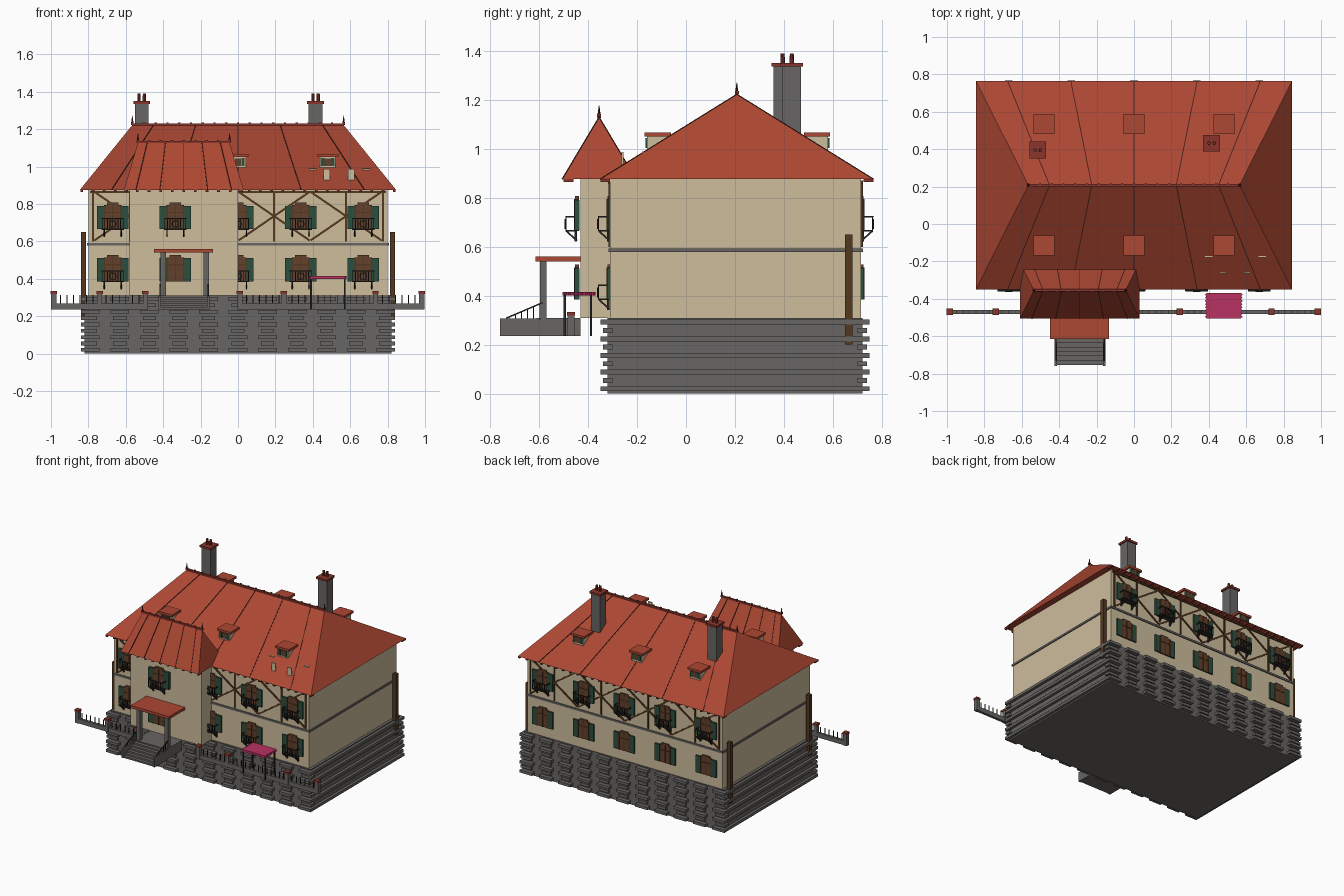
import bpy, bmesh
from math import pi, cos, sin
from mathutils import Matrix, Vector

if "Cube" in bpy.data.objects:
    bpy.data.objects.remove(bpy.data.objects["Cube"], do_unlink=True)


def material(name, rgb):
    lin = [((c / 255 + 0.055) / 1.055) ** 2.4 for c in rgb] + [1]
    m = bpy.data.materials.new(name)
    m.use_nodes = True
    m.diffuse_color = lin
    m.node_tree.nodes["Principled BSDF"].inputs["Base Color"].default_value = lin
    return m


PLASTER = material("cream plaster", (206, 189, 156))
STONE = material("grey stone", (104, 102, 99))
TILE = material("red tile", (172, 71, 50))
DARK_TILE = material("dark red clay", (138, 54, 44))
SEAM = material("roof seam", (72, 32, 24))
GREEN = material("green shutter", (44, 78, 62))
GLASS = material("brown window", (98, 64, 44))
TIMBER = material("dark timber", (84, 56, 32))
IRON = material("black iron", (42, 38, 36))
PINK = material("pink cloth", (184, 50, 98))


class Part:
    """Collects simple solids into one object."""

    def __init__(self, name, mat):
        self.name, self.mat, self.bm = name, mat, bmesh.new()

    def box(self, x, y, z, sx, sy, sz):
        m = Matrix.Translation((x, y, z)) @ Matrix.Diagonal((sx, sy, sz, 1))
        bmesh.ops.create_cube(self.bm, size=1, matrix=m)

    def span(self, x0, x1, y0, y1, z0, z1):
        self.box((x0 + x1) / 2, (y0 + y1) / 2, (z0 + z1) / 2, x1 - x0, y1 - y0, z1 - z0)

    def beam(self, p, q, w):
        p, q = Vector(p), Vector(q)
        rot = (q - p).to_track_quat('Z', 'Y').to_matrix().to_4x4()
        m = Matrix.Translation((p + q) / 2) @ rot @ Matrix.Diagonal((w, w, (q - p).length, 1))
        bmesh.ops.create_cube(self.bm, size=1, matrix=m)

    def cone(self, x, y, z0, z1, r0, r1, n=8):
        bmesh.ops.create_cone(self.bm, cap_ends=True, segments=n, radius1=r0, radius2=r1,
                              depth=z1 - z0, matrix=Matrix.Translation((x, y, (z0 + z1) / 2)))

    def prism(self, outline, z0, z1):
        face = self.bm.faces.new([self.bm.verts.new((x, y, z0)) for x, y in outline])
        out = bmesh.ops.extrude_face_region(self.bm, geom=[face])["geom"]
        bmesh.ops.translate(self.bm, vec=(0, 0, z1 - z0),
                            verts=[v for v in out if isinstance(v, bmesh.types.BMVert)])

    def done(self):
        bmesh.ops.recalc_face_normals(self.bm, faces=self.bm.faces)
        me = bpy.data.meshes.new(self.name)
        self.bm.to_mesh(me)
        self.bm.free()
        me.materials.append(self.mat)
        bpy.context.collection.objects.link(bpy.data.objects.new(self.name, me))


# Stone base with rows of projecting blocks
base = Part("stone_base", STONE)
base.span(-.82, .82, -.32, .72, 0, .31)
for row in range(9):
    z, odd = .02 + row * .034, row % 2
    for i in range(11):
        x = -.79 + i * .158
        base.box(x, .2, z, .1 - .03 * odd, 1.08 + .02 * (1 - odd), .02)
    for sx in (-1, 1):
        for y in (-.32, .72):
            base.box(sx * .81, y, z, .06, .04, .02)
base.done()

# Walls and the projecting bay
walls = Part("main_walls", PLASTER)
walls.span(-.8, .8, -.31, .715, .31, .876)
walls.done()
bay = Part("front_bay", PLASTER)
bay.span(-.58, 0, -.43, -.3, .31, .876)
bay.done()
band = Part("floor_band", STONE)
band.span(-.807, .807, -.317, .722, .578, .592)
band.done()


# Hipped roofs with seams, ridge caps, finials and rafter tails
def hip_roof(prefix, x0, x1, y0, y1, inset, eave, top, tails):
    xc, yc = (x0 + x1) / 2, (y0 + y1) / 2
    half, ridge = (x1 - x0) / 2, (x1 - x0) / 2 - inset
    roof = Part(prefix + "_roof", TILE)
    bm = roof.bm
    low = [bm.verts.new((x, y, eave)) for x, y in ((x0, y0), (x1, y0), (x1, y1), (x0, y1))]
    a, b = [bm.verts.new((xc + s * ridge, yc, top)) for s in (-1, 1)]
    for f in ((low[0], low[1], b, a), (low[2], low[3], a, b), (low[1], low[2], b),
              (low[3], low[0], a), low[::-1]):
        bm.faces.new(f)
    roof.done()
    seams = Part(prefix + "_roof_seams", SEAM)
    for y in (y0, y1):
        for s in (-.8, -.4, 0, .4, .8):
            seams.beam((xc + s * half, y, eave), (xc + s * ridge, yc, top), .005)
    for s in (-1, 1):
        seams.cone(xc + s * ridge, yc, top, top + .05, .008, .001)
    seams.done()
    cap = Part(prefix + "_ridge_cap", DARK_TILE)
    cap.box(xc, yc, top + .003, 2 * ridge, .014, .012)
    n = int(2 * ridge / .06)
    for i in range(n + 1):
        cap.box(xc - ridge + 2 * ridge * i / n, yc, top + .008, .012, .016, .012)
    cap.done()
    rafters = Part(prefix + "_rafter_tails", DARK_TILE)
    n = int(2 * half / .06)
    for i in range(n + 1):
        for y in tails:
            rafters.box(x0 + .01 + (2 * half - .02) * i / n, y, eave - .006, .014, .04, .012)
    rafters.done()


hip_roof("main", -.845, .845, -.35, .765, .28, .876, 1.222, (-.33, .745))
hip_roof("bay", -.61, .03, -.505, -.205, .075, .876, 1.128, (-.48,))

# Chimneys
stack, crown = Part("chimney_stacks", STONE), Part("chimney_caps_and_pots", DARK_TILE)
for x, y in ((-.515, .395), (.415, .432)):
    stack.span(x - .037, x + .037, y - .037, y + .037, .98, 1.336)
    crown.box(x, y, 1.343, .09, .09, .015)
    for s in (-1, 1):
        crown.cone(x + s * .014, y, 1.35, 1.39, .009, .008)
stack.done()
crown.done()

# Windows, shutters and iron balconies; d is the outward direction along y
pane, shutter = Part("window_panes", GLASS), Part("window_shutters", GREEN)
mullion, iron = Part("window_bars", TIMBER), Part("window_balconies", IRON)


def window(x, y, z, d, balcony):
    pane.box(x, y, z, .09, .016, .13)
    pane.box(x, y, z + .07, .06, .016, .014)
    for s in (-1, 1):
        shutter.box(x + s * .065, y, z - .002, .038, .02, .125)
        mullion.box(x + s * .043, y + d * .004, z, .006, .016, .13)
    mullion.box(x, y + d * .004, z, .006, .014, .13)
    mullion.box(x, y + d * .004, z + .025, .086, .014, .006)
    if not balcony:
        return
    out, low, top = y + d * .045, z - .065, z - .008
    iron.box(x, y + d * .022, low, .12, .045, .006)
    iron.box(x, out, top, .12, .006, .006)
    for i in range(9):
        iron.box(x - .056 + i * .014, out, (low + top) / 2, .004, .004, top - low)
    for i in range(10):
        a, b = [(x + .018 * cos(t), out + d * .003, (low + top) / 2 + .018 * sin(t))
                for t in (i * pi / 5, (i + 1) * pi / 5)]
        iron.beam(a, b, .006)
    for s in (-1, 1):
        iron.beam((x + s * .058, y, top), (x + s * .058, out, top), .006)
        iron.beam((x + s * .045, y, low - .04), (x + s * .045, out, low), .007)
        iron.box(x + s * .045, y + d * .005, low - .02, .007, .01, .045)


for x in (-.67, -.335, 0, .335, .67):
    in_bay = x == -.335
    front = -.445 if in_bay else -.312
    window(x, front, .73, -1, True)
    window(x, front, .45, -1, not in_bay)
    window(x, .717, .73, 1, True)
    window(x, .717, .45, 1, False)
for p in (pane, shutter, mullion, iron):
    p.done()

# Timber framing on the upper floor
frame = Part("timber_frame", TIMBER)
for y in (-.311, .716):
    for s in (-.578, -.193, .193, .578):
        frame.box(s, y, .735, .011, .012, .27)
        for k in (-1, 1):
            frame.beam((s - k * .19, y, .605), (s + k * .19, y, .865), .011)
    for s in (-1, 1):
        frame.box(s * .775, y, .735, .011, .012, .27)
    frame.box(0, y, .864, 1.58, .014, .012)
frame.done()

# Dormers on both slopes
body, lid = Part("dormer_walls", PLASTER), Part("dormer_roofs", TILE)
leaf, light = Part("dormer_shutters", GREEN), Part("dormer_windows", GLASS)
for x in (-.48, 0, .48):
    for y, d in ((-.115, -1), (.535, 1)):
        body.box(x, y, 1.01, .085, .09, .085)
        lid.box(x, y, 1.058, .112, .108, .016)
        light.box(x, y + d * .045, 1.024, .034, .008, .04)
        for s in (-1, 1):
            leaf.box(x + s * .027, y + d * .046, 1.024, .018, .01, .042)
for p in (body, lid, leaf, light):
    p.done()

# Small boards standing out of the front slope
boards = Part("roof_boards", PLASTER)
for x in (.475, .605):
    boards.box(x, -.26, .957, .034, .008, .06)
for x in (.4, .685):
    boards.box(x, -.175, .985, .04, .008, .01)
boards.done()

# Downpipes
pipes = Part("downpipes", TIMBER)
for x, y in ((-.827, .665), (.827, .665), (-.827, -.26)):
    pipes.box(x, y, .425, .026, .03, .45)
pipes.done()

# Garden wall with posts, caps and pickets
wall, caps = Part("garden_wall", STONE), Part("garden_post_caps", DARK_TILE)
picket = Part("garden_pickets", IRON)
for x0, x1, posts in ((-.985, -.495, (-.985, -.74, -.495)), (.01, .982, (.01, .245, .735, .982))):
    wall.span(x0, x1, -.48, -.46, .235, .268)
    n = round((x1 - x0) / .035)
    for i in range(1, n):
        picket.box(x0 + (x1 - x0) * i / n, -.47, .288, .005, .005, .05)
    for x in posts:
        wall.box(x, -.47, .277, .028, .028, .084)
        caps.box(x, -.47, .326, .034, .034, .015)
for p in (wall, caps, picket):
    p.done()

# Entrance steps, handrails and canopy
steps = Part("entrance_steps", STONE)
steps.span(-.42, -.157, -.61, -.43, .235, .31)
for i in range(6):
    steps.span(-.42, -.157, -.755 + i * .024, -.6, .235, .247 + i * .011)
rail = Part("step_handrails", IRON)
for x in (-.418, -.159):
    steps.box(x, -.685, .271, .014, .15, .072)
    rail.beam((x, -.735, .308), (x, -.585, .372), .006)
    for i in range(6):
        rail.span(x - .002, x + .002, -.724 + i * .025, -.72 + i * .025, .3, .315 + i * .0107)
for x in (-.4, -.17):
    steps.box(x, -.583, .425, .028, .028, .232)
steps.done()
rail.done()
canopy = Part("entrance_canopy", TILE)
canopy.span(-.45, -.135, -.615, -.428, .54, .56)
canopy.done()

# Cloth-covered stall with scalloped ends
cloth, legs = Part("stall_cloth", PINK), Part("stall_legs", IRON)
right = [(.572 + .009 * (i % 2), -.505 + i * .0085) for i in range(17)]
cloth.prism(right + [(.96 - x, y) for x, y in reversed(right)], .4, .416)
for x in (.39, .57):
    for y in (-.495, -.388):
        legs.box(x, y, .318, .009, .009, .166)
cloth.done()
legs.done()
